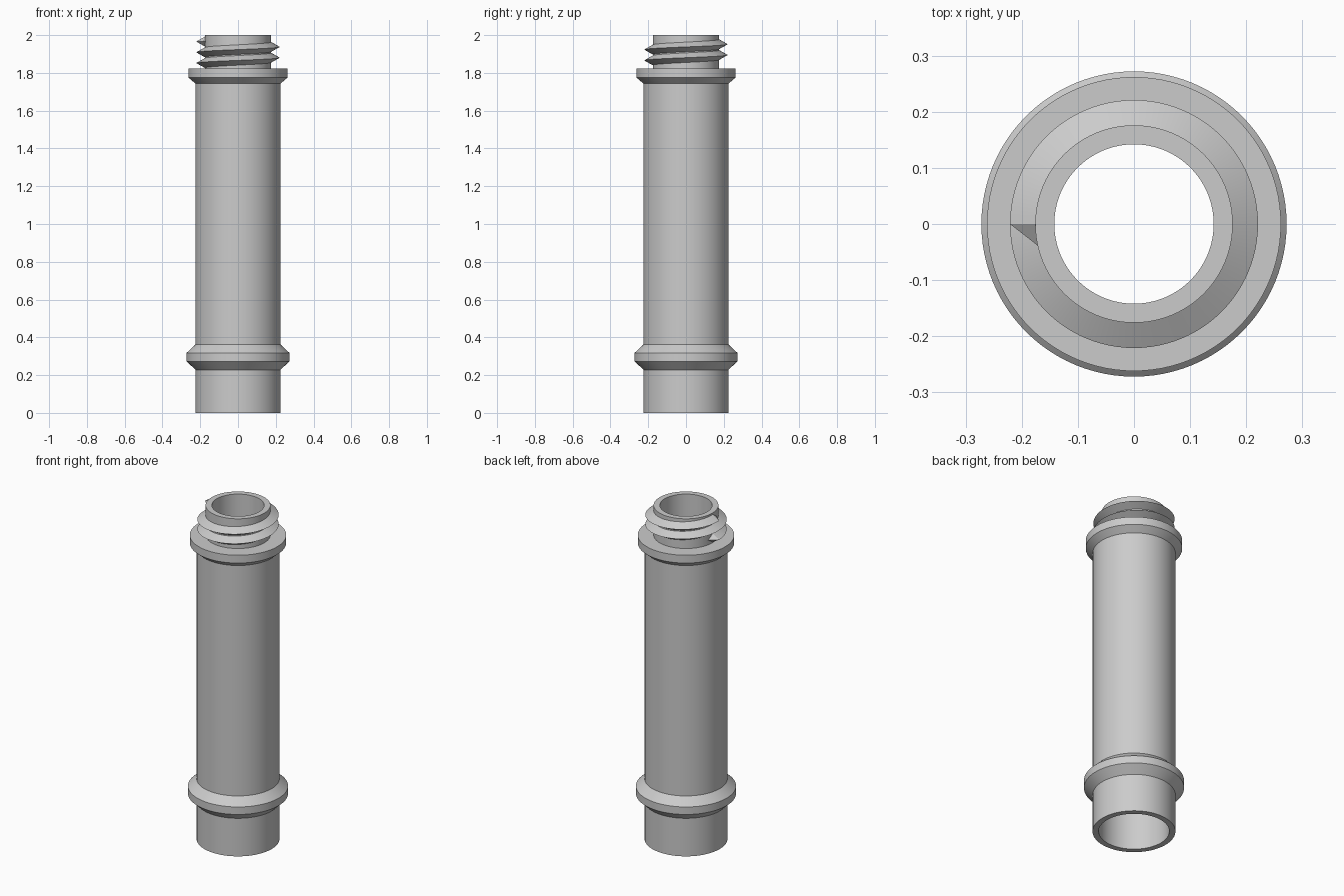
import bpy
import bmesh
from math import cos, sin, pi, radians

cube = bpy.data.objects.get("Cube")
if cube:
    bpy.data.objects.remove(cube, do_unlink=True)

SEGMENTS = 96

grey = bpy.data.materials.new("light grey")
grey.use_nodes = True
grey.diffuse_color = (0.6, 0.6, 0.6, 1)
grey.node_tree.nodes["Principled BSDF"].inputs["Base Color"].default_value = (0.6, 0.6, 0.6, 1)


def finish(bm, name):
    bmesh.ops.recalc_face_normals(bm, faces=bm.faces)
    mesh = bpy.data.meshes.new(name)
    bm.to_mesh(mesh)
    bm.free()
    mesh.materials.append(grey)
    obj = bpy.data.objects.new(name, mesh)
    bpy.context.collection.objects.link(obj)
    bpy.ops.object.select_all(action='DESELECT')
    obj.select_set(True)
    bpy.context.view_layer.objects.active = obj
    bpy.ops.object.shade_smooth_by_angle(angle=radians(25))
    return obj


def bridge(bm, a, b):
    n = len(a)
    for i in range(n):
        j = (i + 1) % n
        bm.faces.new((a[i], a[j], b[j], b[i]))


def lathe(name, profile):
    """Revolve a closed (radius, height) profile around z."""
    bm = bmesh.new()
    rings = [[bm.verts.new((r * cos(2 * pi * s / SEGMENTS), r * sin(2 * pi * s / SEGMENTS), z))
              for s in range(SEGMENTS)] for r, z in profile]
    for k, ring in enumerate(rings):
        bridge(bm, ring, rings[(k + 1) % len(rings)])
    return finish(bm, name)


def thread(name, root, crest, half, z_start, pitch, turns, taper):
    """Right-handed V thread starting at -x, running out to a point at both ends."""
    bm = bmesh.new()

    def at(r, angle, dz=0.0):
        z = z_start + pitch * angle / (2 * pi) + dz
        return bm.verts.new((-r * cos(angle), -r * sin(angle), z))

    steps = SEGMENTS * turns
    sections = []
    for s in range(steps + 1):
        a = 2 * pi * s / SEGMENTS
        sections.append([at(root, a, -half), at(crest, a), at(root, a, half)])
    for a, b in zip(sections, sections[1:]):
        bridge(bm, a, b)
    # Run-out points at the ends
    for section, angle in ((sections[0], -taper), (sections[-1], 2 * pi * turns + taper)):
        point = at(root, angle)
        for i in range(3):
            bm.faces.new((section[i], section[(i + 1) % 3], point))
    return finish(bm, name)


# Hollow tube with two collars, a threaded neck and a stepped bore
lathe("tube_body", [
    (0.192, 0.0), (0.225, 0.0), (0.225, 0.228),
    (0.272, 0.273), (0.272, 0.318), (0.225, 0.362),      # lower collar
    (0.225, 1.743), (0.262, 1.775), (0.262, 1.822),      # upper collar
    (0.176, 1.822), (0.176, 2.0), (0.142, 2.0),          # neck
    (0.142, 1.78), (0.192, 1.74),                        # bore
])

# Screw thread on the neck
thread("neck_thread", root=0.175, crest=0.221, half=0.026,
       z_start=1.852, pitch=0.057, turns=2, taper=radians(13))
